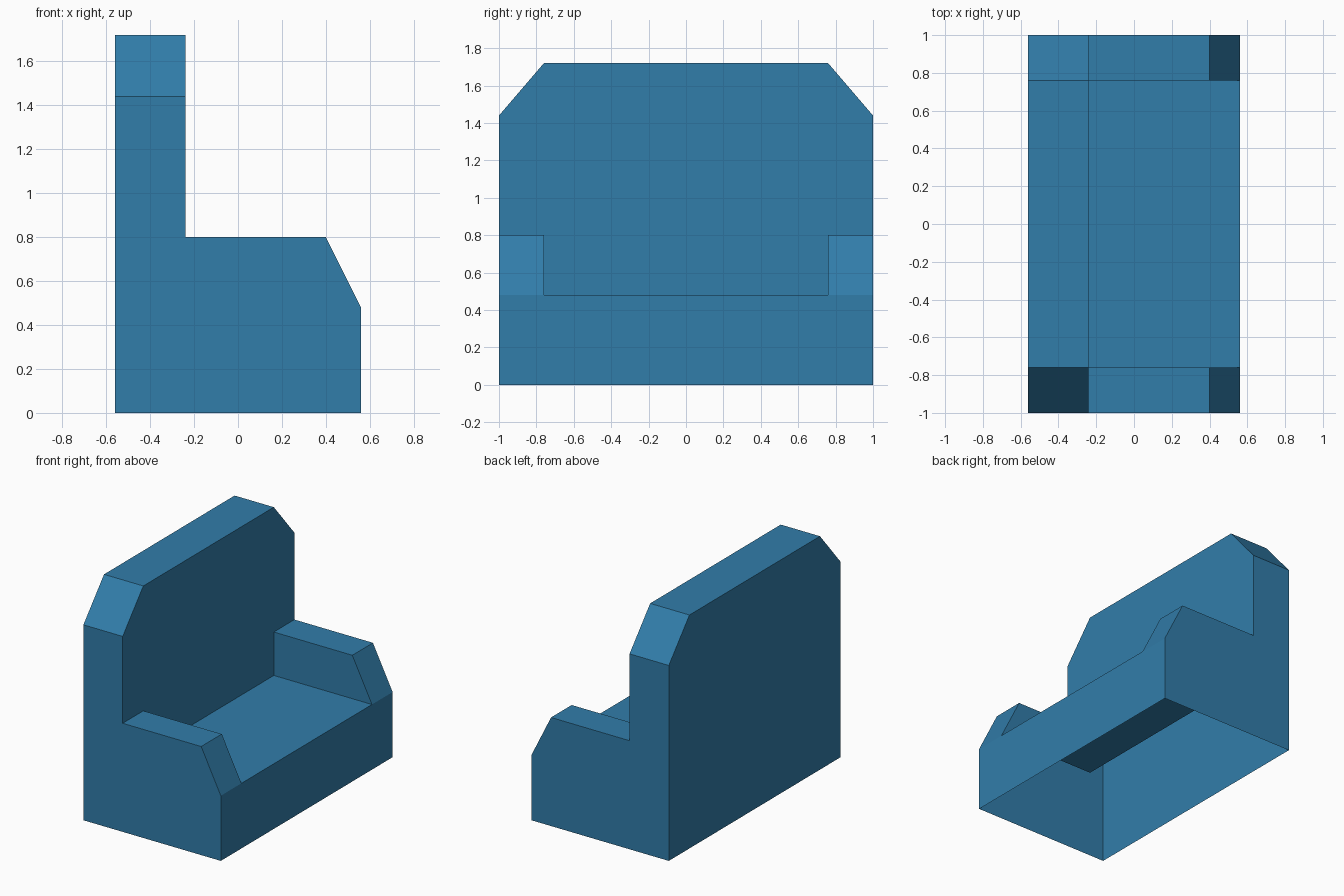
import bpy
import bmesh
from mathutils import Vector

cube = bpy.data.objects.get("Cube")
if cube:
    bpy.data.objects.remove(cube, do_unlink=True)

blue = bpy.data.materials.new("upholstery blue")
blue.use_nodes = True
colour = (0.031, 0.205, 0.402, 1)
blue.diffuse_color = colour
blue.node_tree.nodes["Principled BSDF"].inputs["Base Color"].default_value = colour

# Main measurements
BACK, REST, SLOPE, FRONT = -0.56, -0.24, 0.4, 0.56
SIDE, INNER = 1.0, 0.76
SEAT, ARM, SHOULDER, TOP = 0.48, 0.8, 1.44, 1.72


def at_y(y, profile):
    return [(x, y, z) for x, z in profile]


def at_x(x, profile):
    return [(x, y, z) for y, z in profile]


def strip(a, b):
    """Quads joining two matching open outlines."""
    return [[a[i], a[i + 1], b[i + 1], b[i]] for i in range(len(a) - 1)]


def part(name, groups, mirror=False):
    """Build a thin shell; each group is (outward direction, faces)."""
    bm = bmesh.new()
    for outward, faces in groups:
        for pts in faces:
            face = bm.faces.new([bm.verts.new(p) for p in pts])
            face.normal_update()
            if face.normal.dot(Vector(outward)) < 0:
                face.normal_flip()
    bmesh.ops.remove_doubles(bm, verts=bm.verts, dist=0.0001)
    mesh = bpy.data.meshes.new(name)
    bm.to_mesh(mesh)
    bm.free()
    mesh.materials.append(blue)
    obj = bpy.data.objects.new(name, mesh)
    bpy.context.collection.objects.link(obj)
    if mirror:
        mod = obj.modifiers.new("other side", "MIRROR")
        mod.use_axis = (False, True, False)
        mod.use_mirror_merge = False


# Side walls with sloped armrests
arm_top = [(FRONT, SEAT), (SLOPE, ARM), (REST, ARM)]
side = [(BACK, 0), (FRONT, 0)] + arm_top + [(REST, SHOULDER), (BACK, SHOULDER)]
part("side_and_arm", [
    ((0, 1, 0), [at_y(SIDE, side)]),
    ((1, 0, 1), strip(at_y(SIDE, arm_top), at_y(INNER, arm_top))),
    ((0, -1, 0), [at_y(INNER, arm_top + [(REST, SEAT)])]),
], mirror=True)

# Seat and the front panel below it, open underneath
seat = [(FRONT, SEAT), (REST, SEAT)]
front = [(-SIDE, 0), (SIDE, 0), (SIDE, SEAT), (INNER, SEAT), (-INNER, SEAT), (-SIDE, SEAT)]
part("seat", [
    ((0, 0, 1), strip(at_y(-INNER, seat), at_y(INNER, seat))),
    ((1, 0, 0), [at_x(FRONT, front)]),
])

# Backrest with cut-off upper corners
crown = [(SIDE, SHOULDER), (INNER, TOP), (-INNER, TOP), (-SIDE, SHOULDER)]
rest_front = crown + [(-SIDE, ARM), (-INNER, ARM), (-INNER, SEAT),
                      (INNER, SEAT), (INNER, ARM), (SIDE, ARM)]
part("backrest", [
    ((1, 0, 0), [at_x(REST, rest_front)]),
    ((-1, 0, 0), [at_x(BACK, crown + [(-SIDE, 0), (SIDE, 0)])]),
    ((0, 0, 1), strip(at_x(BACK, crown), at_x(REST, crown))),
])
